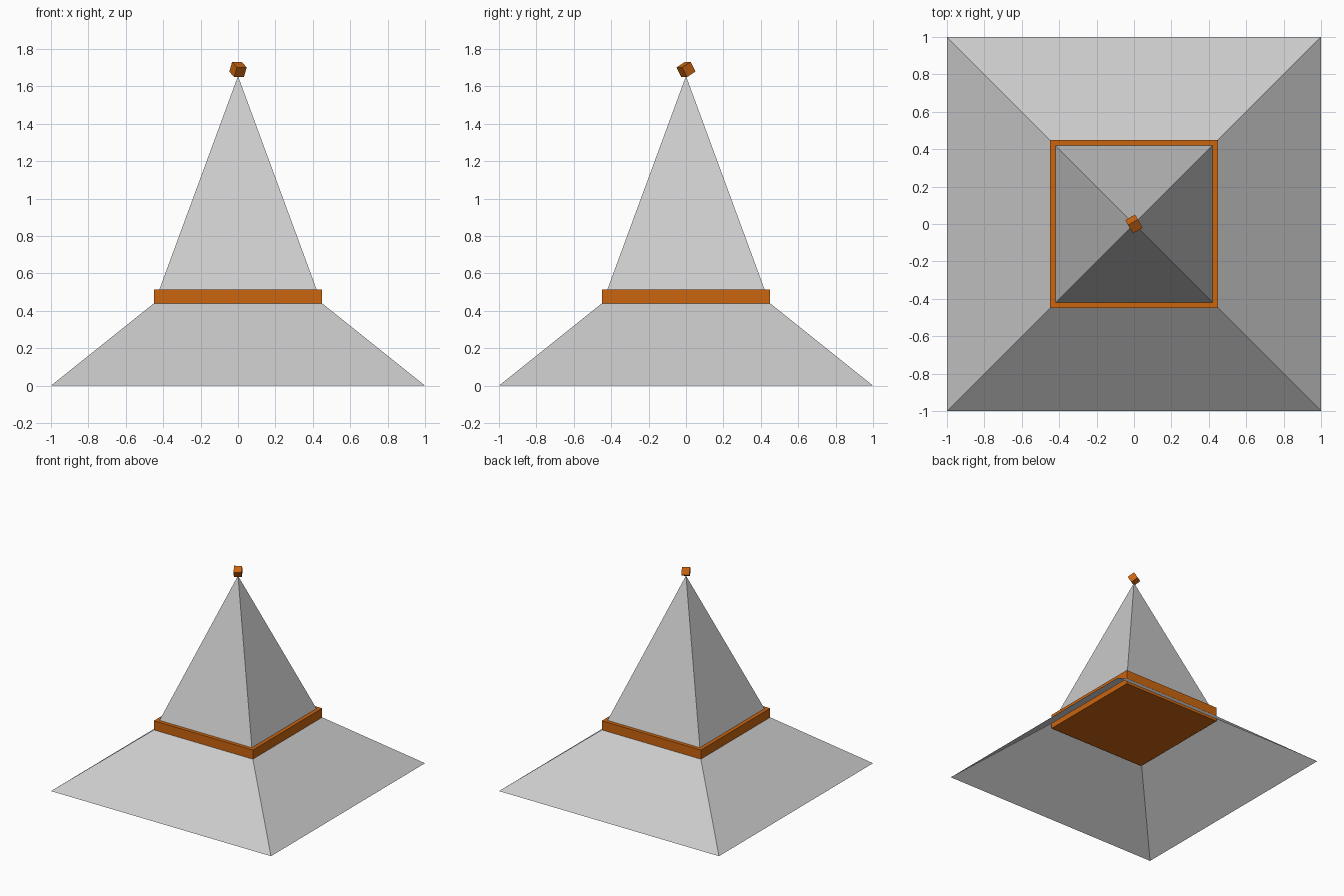
import bpy
import bmesh
from math import radians
from mathutils import Matrix

cube = bpy.data.objects.get("Cube")
if cube:
    bpy.data.objects.remove(cube, do_unlink=True)


def make_material(name, color):
    mat = bpy.data.materials.new(name)
    mat.use_nodes = True
    mat.diffuse_color = color
    mat.node_tree.nodes["Principled BSDF"].inputs["Base Color"].default_value = color
    return mat


def add_object(name, bm, mat):
    bmesh.ops.recalc_face_normals(bm, faces=bm.faces)
    mesh = bpy.data.meshes.new(name)
    bm.to_mesh(mesh)
    bm.free()
    mesh.materials.append(mat)
    obj = bpy.data.objects.new(name, mesh)
    bpy.context.collection.objects.link(obj)
    return obj


def square_cone(name, low, high, half_low, half_high, mat):
    """Open-bottomed square pyramid or frustum, sides along x and y."""
    bm = bmesh.new()
    root2 = 2 ** 0.5
    place = Matrix.Translation((0, 0, (low + high) / 2)) @ Matrix.Rotation(radians(45), 4, 'Z')
    bmesh.ops.create_cone(bm, cap_ends=False, segments=4, radius1=half_low * root2,
                          radius2=half_high * root2, depth=high - low, matrix=place)
    bmesh.ops.remove_doubles(bm, verts=bm.verts, dist=0.0001)
    return add_object(name, bm, mat)


def box(name, size, center, mat, turn=(0, 0, 0)):
    bm = bmesh.new()
    bmesh.ops.create_cube(bm, size=1, matrix=Matrix.Diagonal((*size, 1)))
    obj = add_object(name, bm, mat)
    obj.location = center
    obj.rotation_euler = [radians(a) for a in turn]
    return obj


grey = make_material("light grey", (0.6, 0.6, 0.6, 1))
orange = make_material("orange", (0.6, 0.13, 0.005, 1))

# Wide flared skirt, hollow underneath
square_cone("skirt_roof", 0, 0.45, 1, 0.4375, grey)
# Solid band between the two roof slopes
box("band", (0.9, 0.9, 0.12), (0, 0, 0.455), orange)
# Steep spire rising out of the band
square_cone("spire", 0.455, 1.655, 0.442, 0, grey)
# Small tilted block on the tip
box("tip_block", (0.06, 0.06, 0.06), (0, 0, 1.69), orange, (30, 0, 30))
